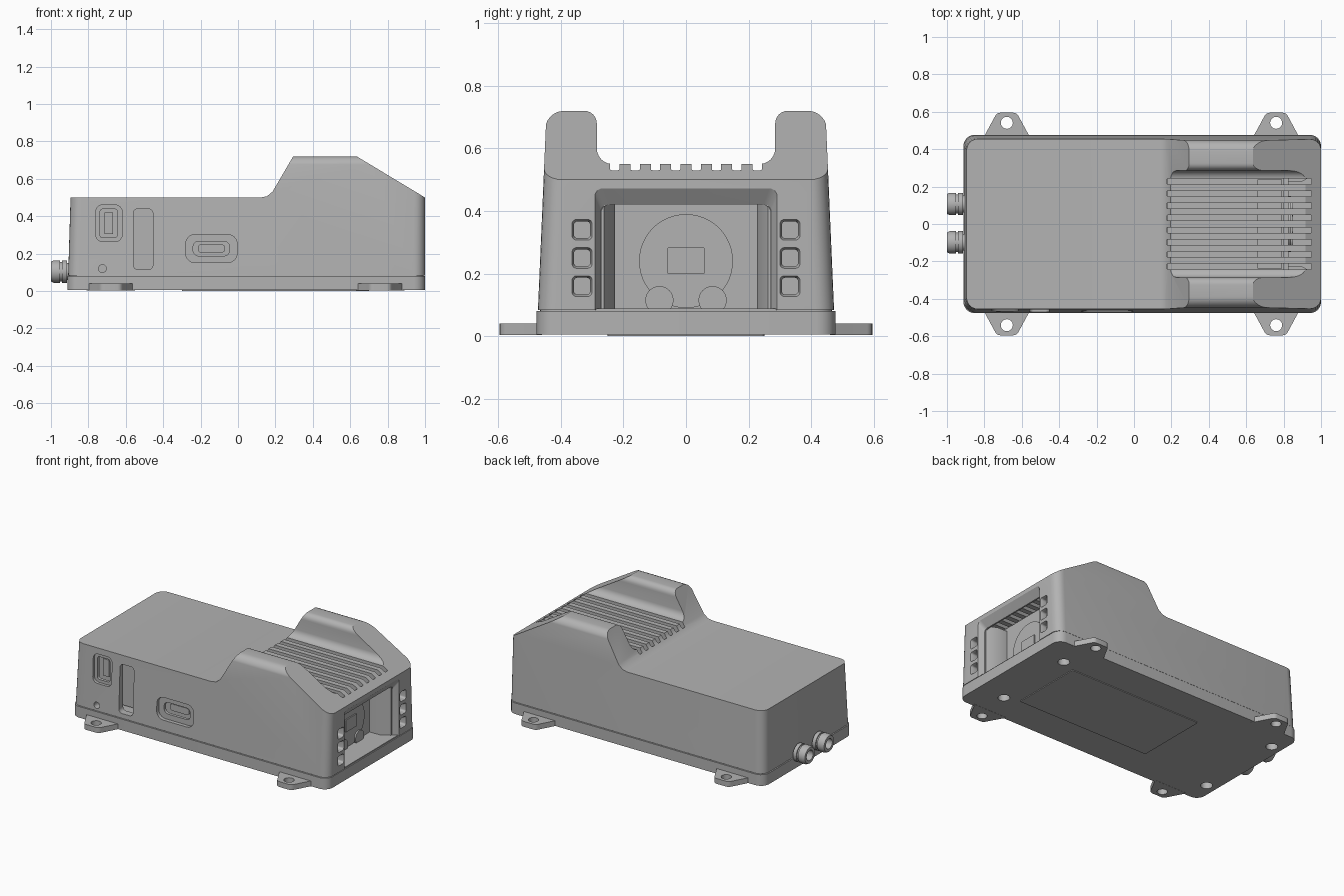
import bpy, bmesh, math
from mathutils import Matrix

if "Cube" in bpy.data.objects:
    bpy.data.objects.remove(bpy.data.objects["Cube"])

grey = bpy.data.materials.new("housing_grey")
grey.use_nodes = True
colour = (0.45, 0.45, 0.45, 1)
grey.diffuse_color = colour
grey.node_tree.nodes["Principled BSDF"].inputs["Base Color"].default_value = colour
parts = []


def finish(name, bm):
    bmesh.ops.recalc_face_normals(bm, faces=bm.faces)
    mesh = bpy.data.meshes.new(name)
    bm.to_mesh(mesh)
    bm.free()
    mesh.materials.append(grey)
    ob = bpy.data.objects.new(name, mesh)
    bpy.context.collection.objects.link(ob)
    parts.append(ob)
    return ob


def prism(name, pts, axis, lo, hi, end_pts=None):
    """Extrude a 2D outline along an axis, optionally lofting to a second outline."""
    place = {"x": lambda p, t: (t, p[0], p[1]),
             "y": lambda p, t: (p[0], t, p[1]),
             "z": lambda p, t: (p[0], p[1], t)}[axis]
    bm = bmesh.new()
    a = [bm.verts.new(place(p, lo)) for p in pts]
    b = [bm.verts.new(place(p, hi)) for p in (end_pts or pts)]
    bm.faces.new(a)
    bm.faces.new(b[::-1])
    n = len(a)
    for i in range(n):
        bm.faces.new((a[i], a[(i + 1) % n], b[(i + 1) % n], b[i]))
    return finish(name, bm)


def arc(cx, cy, r, start, end, n=6):
    angles = [math.radians(start + (end - start) * i / n) for i in range(n + 1)]
    return [(cx + r * math.cos(a), cy + r * math.sin(a)) for a in angles]


def rounded(x0, x1, y0, y1, r, n=6):
    return (arc(x1 - r, y1 - r, r, 0, 90, n) + arc(x0 + r, y1 - r, r, 90, 180, n)
            + arc(x0 + r, y0 + r, r, 180, 270, n) + arc(x1 - r, y0 + r, r, 270, 360, n))


def circle(cx, cy, r, n=32):
    return arc(cx, cy, r, 0, 360 - 360 / n, n - 1)


def boolean(ob, cutter, operation="DIFFERENCE"):
    mod = ob.modifiers.new("cut", "BOOLEAN")
    mod.operation, mod.object, mod.solver = operation, cutter, "EXACT"
    deps = bpy.context.evaluated_depsgraph_get()
    mesh = bpy.data.meshes.new_from_object(ob.evaluated_get(deps))
    ob.modifiers.clear()
    ob.data = mesh
    parts.remove(cutter)
    bpy.data.objects.remove(cutter)


def cut(ob, *args, **kw):
    boolean(ob, prism("cutter", *args, **kw))


# Cover: tapered plan crossed with the side profile and the twin-ridge section
cover = prism("cover", rounded(-0.908, 1, -0.473, 0.473, 0.06), "z", 0.084, 0.8,
              rounded(-0.886, 1, -0.442, 0.442, 0.06))
profile = [(-1.2, 0), (-1.2, 0.5), (0.12, 0.5), (0.155, 0.507), (0.185, 0.532),
           (0.295, 0.72), (0.635, 0.72), (1, 0.5), (1.2, 0.38), (1.2, 0)]
boolean(cover, prism("cutter", profile, "y", -1, 1), "INTERSECT")
half = ([(0.6, 0), (0.6, 0.3), (0.452, 0.65)] + arc(0.39, 0.66, 0.06, 0, 90)
        + arc(0.325, 0.68, 0.04, 90, 180) + arc(0.235, 0.6, 0.05, 0, -90))
section = half + [(-y, z) for y, z in reversed(half)]
boolean(cover, prism("cutter", section, "x", -1.5, 1.5), "INTERSECT")

# Hollow interior
cut(cover, rounded(-0.865, 0.955, -0.425, 0.425, 0.03), "z", 0, 0.465)

# Cooling slots in the valley
for i in range(8):
    y = (i - 3.5) * 0.065
    cut(cover, rounded(0.175, 0.95, y - 0.015, y + 0.015, 0.005, 2), "z", 0.44, 0.6)

# Flared opening in the end face
cut(cover, rounded(-0.27, 0.27, 0.07, 0.42, 0.025), "x", 0.9, 1.1)
cut(cover, rounded(-0.272, 0.272, 0.06, 0.422, 0.025), "x", 0.965, 1.002,
    end_pts=rounded(-0.292, 0.292, 0.05, 0.475, 0.025))

# Square vents on both sides of the opening
for side in (-1, 1):
    for z in (0.16, 0.25, 0.34):
        y = side * 0.332
        cut(cover, rounded(y - 0.026, y + 0.026, z - 0.027, z + 0.027, 0.012), "x", 0.9, 1.1)
        cut(cover, rounded(y - 0.026, y + 0.026, z - 0.027, z + 0.027, 0.012), "x", 0.985, 1.005,
            end_pts=rounded(y - 0.034, y + 0.034, z - 0.035, z + 0.035, 0.015))

# Ports on the front face: recessed rims with through openings
cut(cover, rounded(-0.76, -0.62, 0.265, 0.46, 0.035), "y", -0.6, -0.445)
cut(cover, rounded(-0.738, -0.645, 0.285, 0.438, 0.015), "y", -0.6, -0.4)
cut(cover, rounded(-0.28, -0.005, 0.152, 0.302, 0.05), "y", -0.6, -0.445)
cut(cover, rounded(-0.24, -0.045, 0.188, 0.266, 0.03), "y", -0.6, -0.4)
cut(cover, rounded(-0.56, -0.455, 0.115, 0.44, 0.025), "y", -0.6, -0.4)
cut(cover, circle(-0.725, 0.12, 0.021), "y", -0.6, -0.4)

# Base tray with recessed screw holes
base = prism("base", rounded(-0.912, 1, -0.477, 0.477, 0.06), "z", 0.005, 0.08)
for x, y in ((0.8, 0.285), (-0.84, 0.31)):
    for side in (-1, 1):
        cut(base, circle(x, side * y, 0.037), "z", -0.1, 0.05)
prism("seam", rounded(-0.9, 0.993, -0.466, 0.466, 0.055), "z", 0.07, 0.088)
prism("underside_plate", rounded(-0.3, 0.7, -0.25, 0.25, 0.01), "z", 0, 0.006)

# Mounting ears
for x in (-0.68, 0.76):
    for side in (-1, 1):
        outline = ([(0.13, 0.46), (0.115, 0.48)] + arc(0.035, 0.565, 0.03, 25, 90, 4)
                   + arc(-0.035, 0.565, 0.03, 90, 155, 4) + [(-0.115, 0.48), (-0.13, 0.46)])
        ear = prism("mounting_ear", [(x + u, side * v) for u, v in outline], "z", 0.004, 0.04)
        cut(ear, circle(x, side * 0.541, 0.032), "z", -0.1, 0.1)

# Interior: lens panel, disc, sensor window and jambs behind the opening
prism("lens_panel", rounded(-0.4, 0.4, 0.08, 0.46, 0.01), "x", 0.80, 0.825)
prism("lens_disc", circle(0, 0.24, 0.15, 48), "x", 0.82, 0.84)
prism("sensor_window", rounded(-0.06, 0.06, 0.2, 0.283, 0.004), "x", 0.835, 0.848)
for side in (-1, 1):
    jamb = [(0.96, 0.272), (0.96, 0.262), (0.9, 0.228), (0.82, 0.226), (0.82, 0.272)]
    prism("opening_jamb", [(x, side * y) for x, y in jamb], "z", 0.08, 0.44)
    prism("disc_mount", circle(side * 0.085, 0.115, 0.045), "x", 0.82, 0.85)

# Interior: heat sink below the slots and sockets behind the ports
prism("heat_sink", rounded(0.18, 0.8, -0.26, 0.26, 0.01), "z", 0.3, 0.44)
prism("heat_sink_bridge", rounded(0.66, 0.79, -0.24, 0.24, 0.005), "z", 0.43, 0.46)
prism("board", rounded(-0.83, 0.15, 0.1, 0.45, 0.01), "y", -0.34, -0.32)
prism("tall_socket", rounded(-0.715, -0.668, 0.305, 0.42, 0.005), "y", -0.42, -0.33)
prism("wide_socket", rounded(-0.215, -0.07, 0.205, 0.25, 0.018), "y", -0.42, -0.33)

# Round cable connectors
lathe = [(-0.89, 0.045), (-0.915, 0.045), (-0.915, 0.06), (-0.94, 0.06), (-0.94, 0.052),
         (-0.952, 0.052), (-0.952, 0.06), (-0.985, 0.06), (-1, 0.053), (-1, 0.034),
         (-0.93, 0.034), (-0.93, 0)]
for y in (-0.098, 0.107):
    bm = bmesh.new()
    vs = [bm.verts.new((x, y, 0.104 + r)) for x, r in lathe]
    edges = [bm.edges.new(pair) for pair in zip(vs, vs[1:])]
    bmesh.ops.spin(bm, geom=vs + edges, cent=(0, y, 0.104), axis=(1, 0, 0),
                   angle=math.tau, steps=32, use_duplicate=False)
    bmesh.ops.remove_doubles(bm, verts=bm.verts, dist=0.0005)
    finish("cable_connector", bm)

# Smooth the rounded corners, keep edges crisp
bpy.ops.object.select_all(action="DESELECT")
for ob in parts:
    ob.select_set(True)
bpy.context.view_layer.objects.active = cover
bpy.ops.object.shade_smooth_by_angle(angle=math.radians(30))
